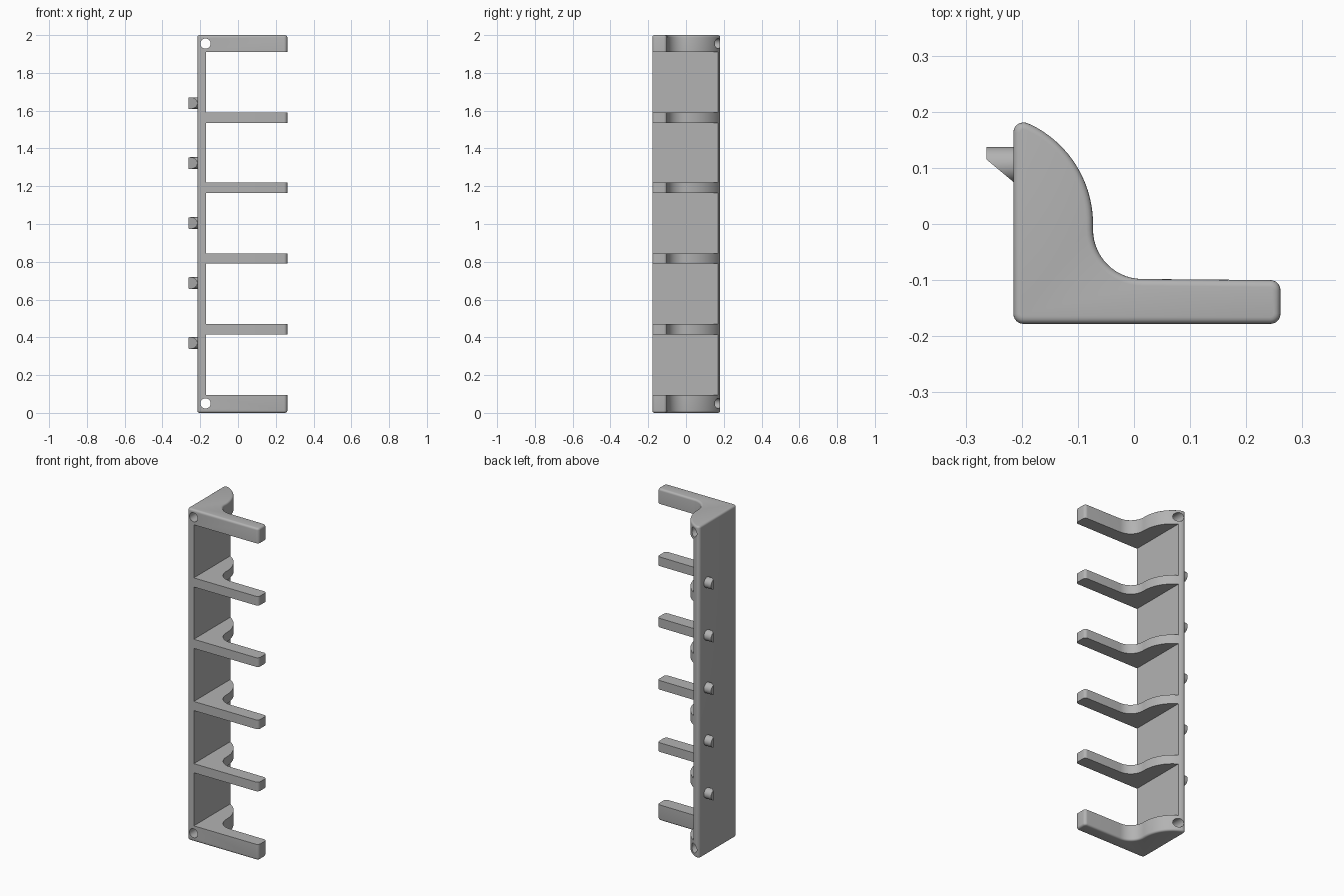
import bpy, bmesh, math
from mathutils import Matrix, Vector

if "Cube" in bpy.data.objects:
    bpy.data.objects.remove(bpy.data.objects["Cube"], do_unlink=True)

GREY = (0.45, 0.45, 0.45, 1)
grey = bpy.data.materials.new("plain grey")
grey.use_nodes = True
grey.diffuse_color = GREY
grey.node_tree.nodes["Principled BSDF"].inputs["Base Color"].default_value = GREY


def make_object(name, bm):
    bmesh.ops.recalc_face_normals(bm, faces=bm.faces)
    mesh = bpy.data.meshes.new(name)
    bm.to_mesh(mesh)
    bm.free()
    mesh.materials.append(grey)
    obj = bpy.data.objects.new(name, mesh)
    bpy.context.collection.objects.link(obj)
    return obj


def arc(cx, cy, r, start, end, steps):
    angles = [math.radians(start + (end - start) * i / steps) for i in range(steps + 1)]
    return [(cx + r * math.cos(a), cy + r * math.sin(a)) for a in angles]


def add_box(bm, low, high):
    low, high = Vector(low), Vector(high)
    size = Matrix.Diagonal((*(high - low), 1))
    bmesh.ops.create_cube(bm, size=1, matrix=Matrix.Translation((low + high) / 2) @ size)


def add_rod(bm, radius, length, centre, axis, sides):
    turn = Matrix.Rotation(math.pi / 2, 4, axis)
    return bmesh.ops.create_cone(bm, cap_ends=True, segments=sides, radius1=radius,
                                 radius2=radius, depth=length,
                                 matrix=Matrix.Translation(centre) @ turn)


def finish(obj):
    bpy.ops.object.select_all(action="DESELECT")
    obj.select_set(True)
    bpy.context.view_layer.objects.active = obj
    for mod in list(obj.modifiers):
        bpy.ops.object.modifier_apply(modifier=mod.name)
    bpy.ops.object.shade_smooth_by_angle(angle=math.radians(32))


# Rack body: L-shaped outline with a swept inner curve, extruded to full height
r = 0.018
outline = (arc(-0.215 + r, -0.178 + r, r, 180, 270, 6)
           + arc(0.261 - r, -0.178 + r, r, 270, 360, 6)
           + arc(0.261 - r, -0.1 - r, r, 0, 90, 6)
           + arc(0.015, -0.01, 0.088, 270, 180, 14)
           + arc(-0.27, 0, 0.197, 0, 64, 18)
           + arc(-0.215 + r, 0.181 - r, r, 75, 180, 6))
bm = bmesh.new()
base = bm.faces.new([bm.verts.new((x, y, 0)) for x, y in outline])
top = bmesh.ops.extrude_face_region(bm, geom=[base])
bmesh.ops.translate(bm, vec=(0, 0, 2), verts=[v for v in top["geom"]
                                              if isinstance(v, bmesh.types.BMVert)])
if not any(len(f.verts) > 4 and f.calc_center_median().z < 1 for f in bm.faces):
    bm.faces.new([v for v in bm.verts if v.co.z < 1])
rims = [e for e in bm.edges if abs(e.verts[0].co.z - e.verts[1].co.z) < 0.001]
bmesh.ops.bevel(bm, geom=rims, offset=0.012, segments=4, profile=0.5, affect="EDGES")
body = make_object("rack_body", bm)

# Cutters: bays between the shelves and two mounting holes
bm = bmesh.new()
for low, high in ((0.095, 0.415), (0.47, 0.79), (0.845, 1.165), (1.22, 1.535), (1.59, 1.91)):
    add_box(bm, (-0.17, -0.4, low), (0.4, 0.4, high))
for z in (0.05, 1.955):
    add_rod(bm, 0.027, 0.8, (-0.172, 0, z), "X", 32)
cutter = make_object("bay_and_hole_cutter", bm)
cutter.hide_render = True
cut = body.modifiers.new("bays", "BOOLEAN")
cut.object = cutter
cut.solver = "EXACT"
finish(body)
bpy.data.objects.remove(cutter, do_unlink=True)

# Locating pegs: round rods on the outer side with a slanted cut
for i in range(5):
    bm = bmesh.new()
    add_rod(bm, 0.031, 0.058, (-0.234, 0.106, 0.37 + i * 0.3175), "Y", 32)
    cut = bmesh.ops.bisect_plane(bm, geom=bm.verts[:] + bm.edges[:] + bm.faces[:],
                                 plane_co=(-0.263, 0.115, 0),
                                 plane_no=(-0.04, -0.048, 0), clear_outer=True)
    bmesh.ops.holes_fill(bm, edges=[e for e in bm.edges if e.is_boundary])
    finish(make_object(f"peg_{i + 1}", bm))
